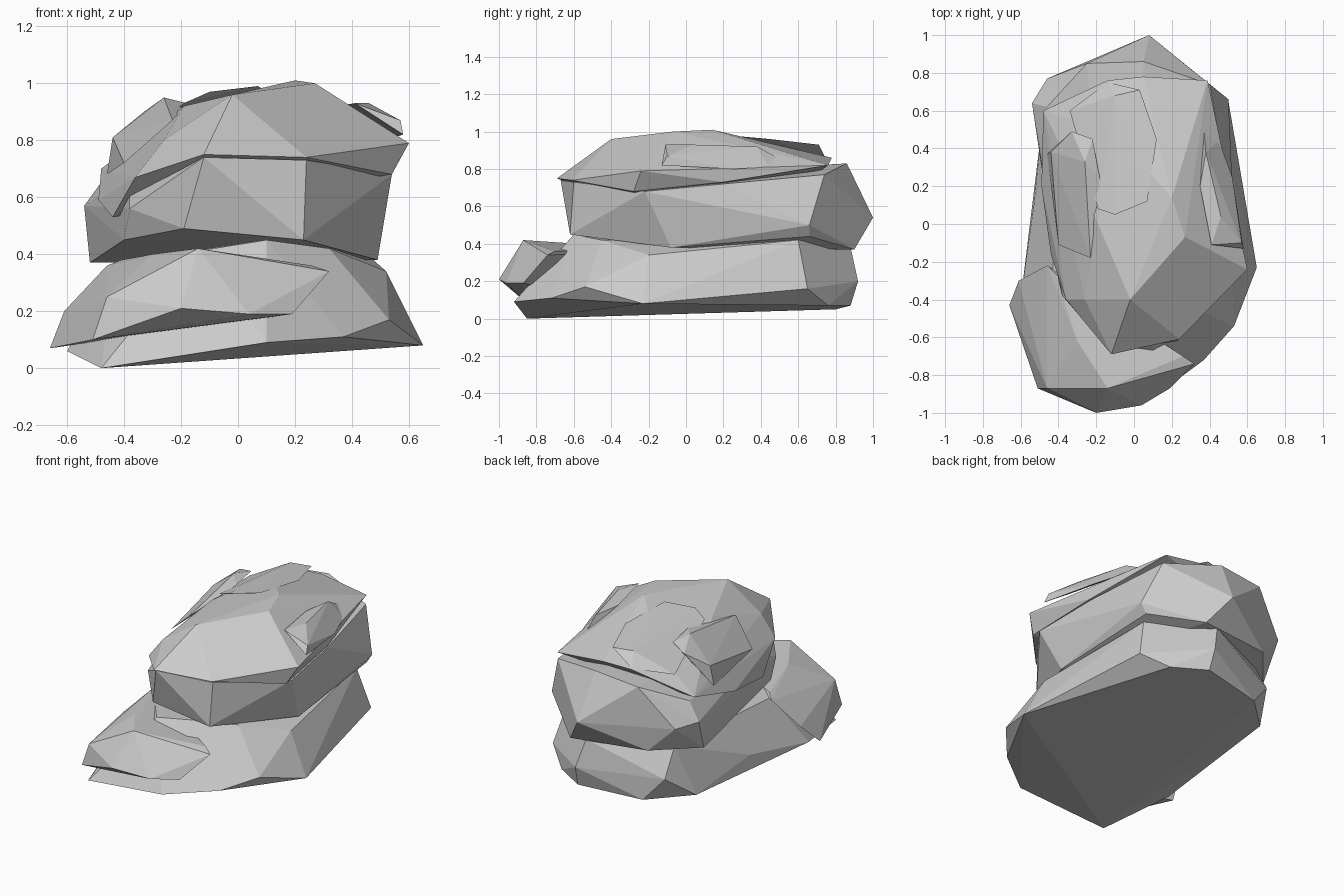
import bpy, bmesh


def rock(name, *rings):
    """Flat-faced stone: the hull around a few rings of corner points."""
    bm = bmesh.new()
    for ring in rings:
        for p in ring:
            bm.verts.new(p)
    bmesh.ops.convex_hull(bm, input=bm.verts[:])
    loose = [v for v in bm.verts if not v.link_faces]
    bmesh.ops.delete(bm, geom=loose, context='VERTS')
    bmesh.ops.dissolve_limit(bm, angle_limit=0.06, verts=bm.verts[:], edges=bm.edges[:])
    bmesh.ops.recalc_face_normals(bm, faces=bm.faces[:])
    me = bpy.data.meshes.new(name)
    bm.to_mesh(me)
    bm.free()
    ob = bpy.data.objects.new(name, me)
    bpy.context.collection.objects.link(ob)
    return ob


# Wide base boulder: underside, waist, shoulder
rock("base_boulder",
     [(-.48, -.85, 0), (.65, -.23, .08), (.36, .76, .07), (.16, .88, .07),
      (-.25, .8, .05), (-.48, .58, .06), (-.6, -.4, .06)],
     [(.1, -.92, .09), (.37, -.72, .11), (.53, -.54, .17), (.5, .65, .16),
      (.15, .92, .2), (-.38, .76, .2), (-.53, .1, .15)],
     [(.52, -.2, .34), (.43, .6, .42), (.1, .88, .38), (-.38, .66, .38),
      (-.43, -.25, .36), (-.15, -.62, .41), (.1, -.6, .45), (.32, -.45, .42)])

# Broken slab on the front left corner of the base
rock("front_slab",
     [(-.66, -.43, .07), (-.51, -.87, .1), (-.2, -1, .21), (.04, -.96, .19),
      (.19, -.87, .19)],
     [(-.61, -.3, .2), (-.46, -.22, .36), (-.41, -.27, .38), (-.3, -.62, .4),
      (-.14, -.87, .42), (.32, -.74, .34), (.26, -.7, .36), (-.46, -.87, .25)])

# Upper boulder: underside, belly, rim
rock("upper_boulder",
     [(-.19, -.6, .49), (.23, -.62, .45), (.49, -.08, .38), (.46, .66, .44),
      (.2, .9, .37), (-.3, .82, .39), (-.52, .56, .37), (-.4, -.3, .45)],
     [(.08, 1, .54), (-.46, .77, .55), (-.54, .64, .57), (.5, .66, .5),
      (-.38, -.38, .56)],
     [(-.12, -.67, .74), (.24, -.6, .73), (.54, -.22, .68), (.5, .2, .72),
      (.4, .74, .77), (.05, .86, .83), (-.25, .85, .8), (-.46, .62, .68),
      (-.38, -.2, .66)])

# Domed cap with a drooping left lip
rock("cap_stone",
     [(-.12, -.69, .75), (.24, -.61, .74), (.54, -.28, .68), (.6, -.24, .79),
      (.5, .2, .73), (.39, .76, .82), (.05, .78, .86), (-.14, .76, .85),
      (-.48, .6, .7), (-.49, .2, .59), (-.44, -.16, .53), (-.36, -.4, .67)],
     [(-.02, -.4, .96), (.27, -.07, 1), (.2, .14, 1.01), (-.19, 0, .92),
      (-.26, -.4, .8), (-.12, .5, .92), (.12, .5, .93)])

# Thin flakes lying on the cap
rock("top_flake",
     [(-.14, .75, .85), (.03, .71, .93), (.12, .45, .96), (.07, .12, .99),
      (-.1, .05, .97), (-.19, .08, .93), (-.34, .6, .81), (-.1, .68, .93)])
rock("left_flake",
     [(-.46, .37, .68), (-.44, .38, .81), (-.33, .49, .9), (-.26, .33, .95),
      (-.22, .45, .93), (-.18, .24, .93), (-.23, -.18, .87), (-.4, -.11, .72)])
rock("right_flake",
     [(.37, .51, .85), (.45, .44, .81), (.58, -.13, .82), (.57, -.1, .87),
      (.41, -.11, .93), (.35, .2, .92), (.38, .38, .92), (.46, .04, .93),
      (.52, .25, .8)])
